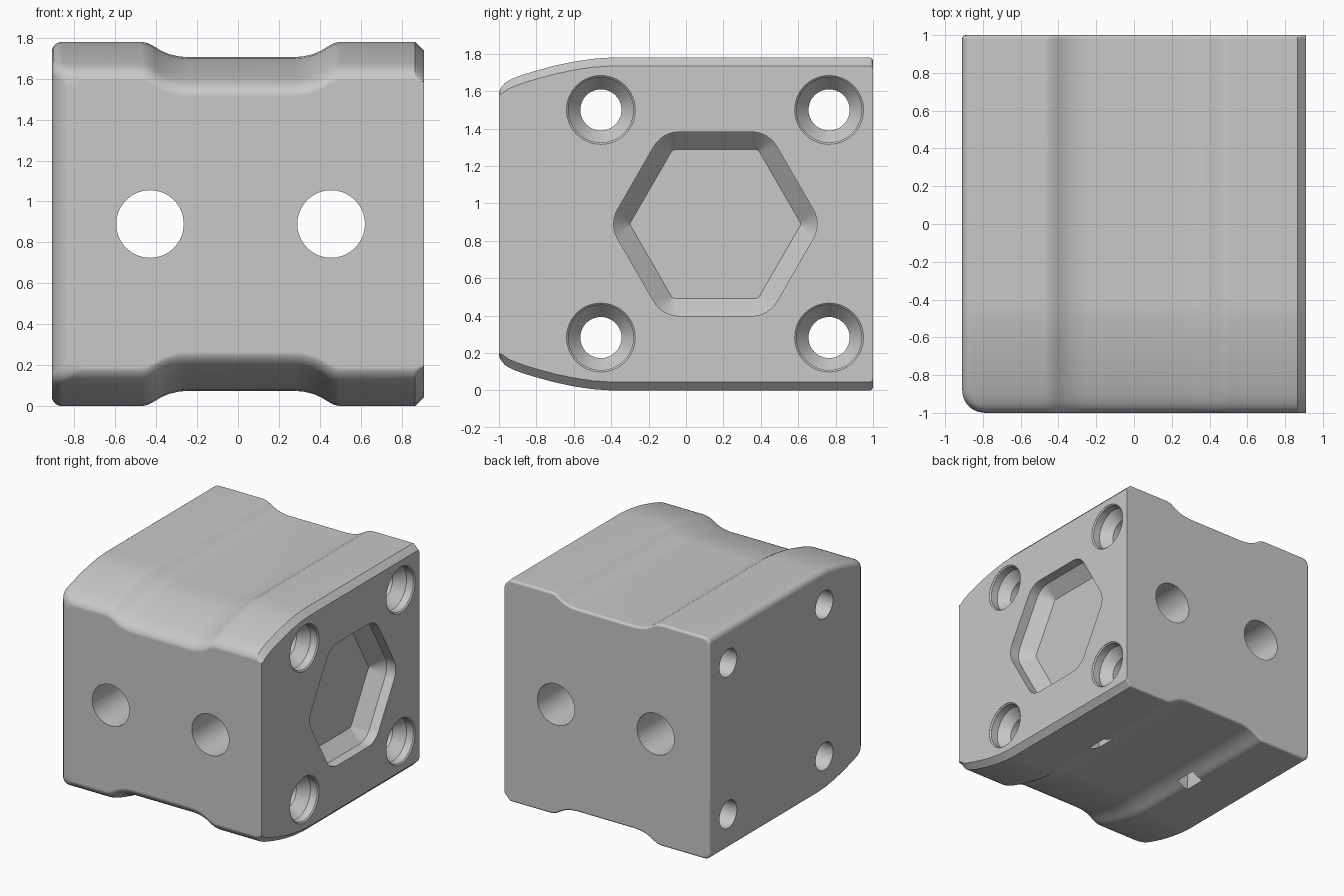
import bpy, bmesh, math
from mathutils import Vector

cube = bpy.data.objects.get("Cube")
if cube:
    bpy.data.objects.remove(cube)

HALF, TOP, MID = 0.91, 1.78, 0.89

grey = bpy.data.materials.new("plain grey")
grey.use_nodes = True
tone = (0.58, 0.58, 0.58, 1)
grey.diffuse_color = tone
grey.node_tree.nodes["Principled BSDF"].inputs["Base Color"].default_value = tone


def loft(name, rings):
    """Skin equal-length rings of points into a closed solid."""
    bm = bmesh.new()
    loops = [[bm.verts.new(p) for p in ring] for ring in rings]
    n = len(loops[0])
    for a, b in zip(loops, loops[1:]):
        for i in range(n):
            j = (i + 1) % n
            bm.faces.new((a[i], a[j], b[j], b[i]))
    bm.faces.new(loops[0])
    bm.faces.new(loops[-1])
    bmesh.ops.recalc_face_normals(bm, faces=bm.faces)
    mesh = bpy.data.meshes.new(name)
    bm.to_mesh(mesh)
    bm.free()
    mesh.materials.append(grey)
    ob = bpy.data.objects.new(name, mesh)
    bpy.context.collection.objects.link(ob)
    return ob


# Body section: rounded left corners, waisted middle, chamfered right corners
dip = [(-.47, 0), (-.44, .006), (-.41, .022), (-.38, .041), (-.34, .059), (-.29, .071), (-.24, .075)]
waist = dip + [(.03 - x, d) for x, d in reversed(dip)]


def section(y, drop, left):
    top = []
    for k in range(7):
        a = math.pi / 2 * k / 6
        top.append((-HALF + left + .05 * (1 - math.cos(a)), TOP - drop - .05 * (1 - math.sin(a))))
    top += [(x, TOP - drop - d) for x, d in waist]
    top += [(.865, TOP - drop), (HALF, TOP - .045 - min(drop, .15))]
    bottom = [(x, TOP - z) for x, z in reversed(top)]
    return [(x, y, z) for x, z in top + bottom]


def left_round(y, r=.12):
    t = max(0, r - (y + 1))
    return r - math.sqrt(r * r - t * t)


# Front taper (y, drop), then the small rounding at the back
taper = [(-1, .19), (-.995, .172), (-.985, .155), (-.97, .138), (-.95, .124), (-.925, .112), (-.9, .102),
         (-.86, .088), (-.8, .07), (-.7, .043), (-.6, .022), (-.5, .007), (-.4, 0)]
rings = [section(y, d, left_round(y)) for y, d in taper]
for k in range(5):
    a = math.pi / 2 * k / 4
    inset = .02 * (1 - math.cos(a))
    rings.append(section(.98 + .02 * math.sin(a), inset, inset))
body = loft("block_body", rings)


def circle(r, n=48):
    return [(r * math.cos(2 * math.pi * i / n), r * math.sin(2 * math.pi * i / n)) for i in range(n)]


def hexagon(apothem, r):
    pts = []
    for c in range(6):
        mid = c * math.pi / 3
        reach = (apothem - r) / math.cos(math.pi / 6)
        for k in range(7):
            a = mid + math.pi / 3 * (k / 6 - .5)
            pts.append((reach * math.cos(mid) + r * math.cos(a), reach * math.sin(mid) + r * math.sin(a)))
    return pts


def along_x(steps, y, z):
    return [[(x, y + u, z + v) for u, v in shape] for x, shape in steps]


cutters = []

# Two bores running front to back
for x in (-.43, .455):
    cutters.append(loft("bore_cutter", [[(x + u, y, MID + v) for u, v in circle(.165, 64)] for y in (-1.2, 1.2)]))

# Four countersunk screw holes running side to side
screw = [(1.1, circle(.184)), (.909, circle(.184)), (.9, circle(.174)), (.84, circle(.174)),
         (.76, circle(.11)), (-1.1, circle(.11))]
for y in (-.455, .765):
    for z in (.283, 1.5):
        cutters.append(loft("screw_cutter", along_x(screw, y, z)))

# Hexagonal pocket with sloped walls
pocket = [(1.1, hexagon(.492, .155)), (.83, hexagon(.492, .155)), (.73, hexagon(.397, .02))]
cutters.append(loft("pocket_cutter", along_x(pocket, .157, MID)))

# Slots from the underside up into the bores
for x in (-.43, .455):
    box = [(-.05, -.09), (.05, -.09), (.05, .09), (-.05, .09)]
    cutters.append(loft("slot_cutter", [[(x + u, .157 + v, z) for u, v in box] for z in (-.2, MID)]))

bpy.ops.object.select_all(action="DESELECT")
bpy.context.view_layer.objects.active = body
body.select_set(True)
for cutter in cutters:
    cutter.hide_render = True
    mod = body.modifiers.new("cut", "BOOLEAN")
    mod.operation = "DIFFERENCE"
    mod.solver = "EXACT"
    mod.object = cutter
    bpy.ops.object.modifier_apply(modifier=mod.name)
    bpy.data.objects.remove(cutter)

# Smooth curves, flat large faces
bpy.ops.object.shade_smooth_by_angle(angle=math.radians(30))
weighted = body.modifiers.new("flat_faces", "WEIGHTED_NORMAL")
weighted.keep_sharp = True
